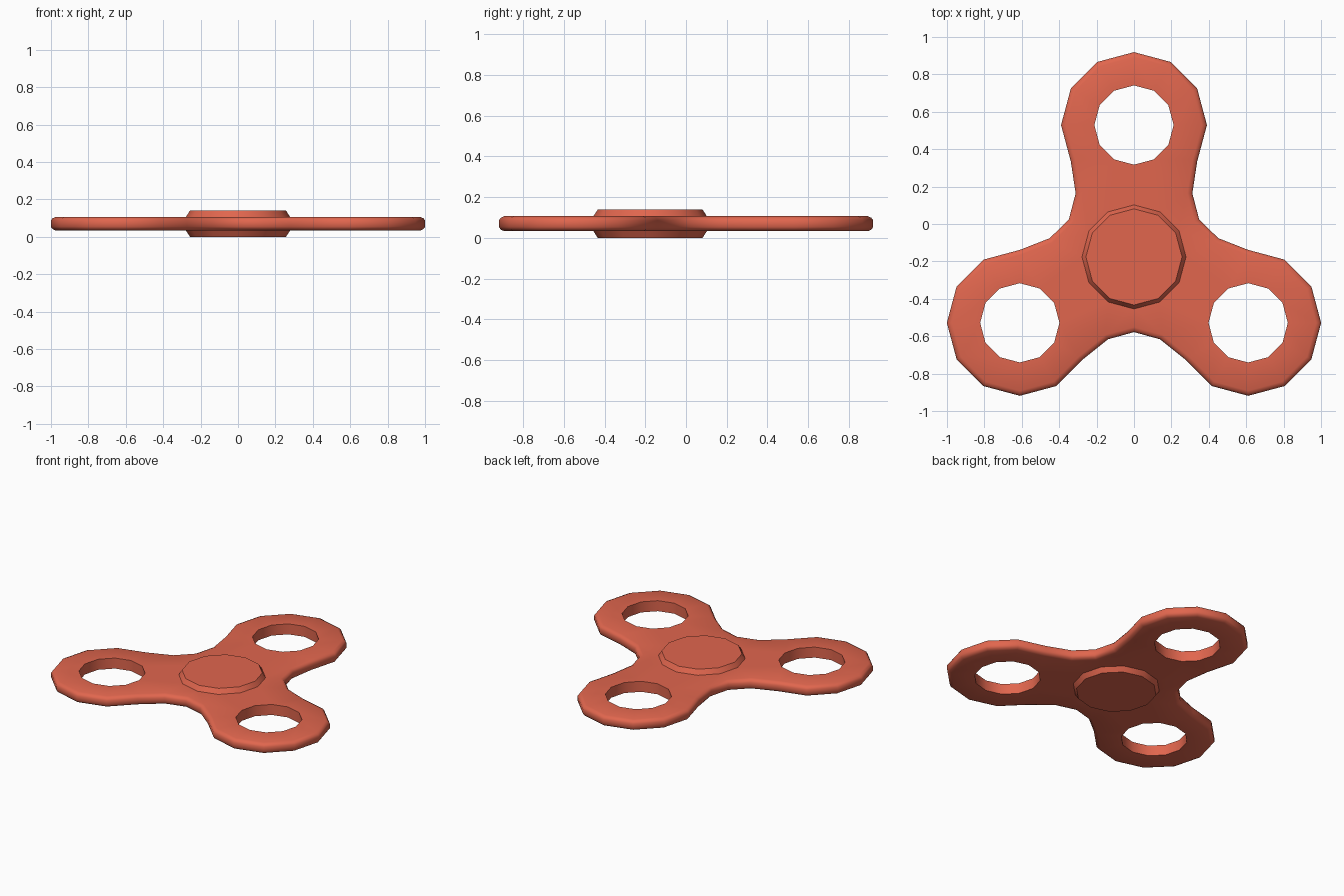
import bpy, bmesh, math
from mathutils import Vector

if "Cube" in bpy.data.objects:
    bpy.data.objects.remove(bpy.data.objects["Cube"])

CENTRE_Y = -0.176   # hub position, so the outline is centred
ARM = 0.705         # hub centre to hole centre
MID = 0.07          # mid height of the whole toy

red = bpy.data.materials.new("coral_red")
red.diffuse_color = (0.75, 0.133, 0.076, 1)
red.use_nodes = True
red.node_tree.nodes["Principled BSDF"].inputs["Base Color"].default_value = red.diffuse_color


def polar(r, deg, cy=0.0):
    """Point at an angle measured clockwise from +y."""
    a = math.radians(deg)
    return Vector((r * math.sin(a), cy + r * math.cos(a)))


def finish(bm, name, angle=None):
    bmesh.ops.remove_doubles(bm, verts=bm.verts, dist=1e-4)
    bmesh.ops.recalc_face_normals(bm, faces=bm.faces)
    me = bpy.data.meshes.new(name)
    bm.to_mesh(me)
    bm.free()
    me.materials.append(red)
    ob = bpy.data.objects.new(name, me)
    bpy.context.collection.objects.link(ob)
    ob.location = (0, CENTRE_Y, MID)
    return ob


# Three-armed body with rounded rim and three holes
bm = bmesh.new()
HOLE, FLAT = 0.212, 0.037


def add(points):
    bm.faces.new([bm.verts.new(p) for p in points]).smooth = True


def outline(inset):
    """Half outline of an arm, from its tip to the valley between arms."""
    pts = [polar(0.39 - inset, 30 * i, ARM) for i in range(5)]
    return pts + [Vector((0.312 - inset, 0.34)), polar(0.402 - inset, 60)]


hole = [polar(HOLE, 30 * i, ARM) for i in range(7)]
hub = [polar(0.27, 30 * i) for i in range(3)]
rim = [(0.0, 0.016), (0.009, 0.029), (0.027, FLAT)]

for turn in range(3):
    a = math.radians(120 * turn)
    for side in (1, -1):
        def at(p, z):
            x, y = side * p.x, p.y
            return (x * math.cos(a) - y * math.sin(a),
                    x * math.sin(a) + y * math.cos(a), z)

        rings = [outline(i) for i, z in rim]
        flat = rings[-1]
        for up in (1, -1):
            # rounded outer rim
            for (lo, hi, zl, zh) in zip(rings, rings[1:], [r[1] for r in rim], [r[1] for r in rim[1:]]):
                for i in range(6):
                    add([at(lo[i], up * zl), at(lo[i + 1], up * zl),
                         at(hi[i + 1], up * zh), at(hi[i], up * zh)])
            # flat face around the hole and across to the hub
            patches = [[flat[i], flat[i + 1], hole[i + 1], hole[i]] for i in range(4)]
            patches += [[flat[4], flat[5], hole[5], hole[4]],
                        [flat[5], hub[1], hole[5]],
                        [hole[5], hub[1], hub[0], hole[6]],
                        [flat[5], flat[6], hub[2], hub[1]]]
            for patch in patches:
                add([at(p, up * FLAT) for p in patch])
        # outer wall and hole wall
        for loop, z in ((rings[0], rim[0][1]), (hole, FLAT)):
            for p, q in zip(loop, loop[1:]):
                add([at(p, z), at(q, z), at(q, -z), at(p, -z)])

bmesh.ops.remove_doubles(bm, verts=bm.verts, dist=1e-4)
bmesh.ops.recalc_face_normals(bm, faces=bm.faces)
# crisp hole edges, everything else blends
for e in bm.edges:
    if len(e.link_faces) == 2 and e.calc_face_angle(0) > math.radians(75):
        e.smooth = False
finish(bm, "spinner_body")

# Finger caps: tapered twelve-sided discs above and below
for name, up in (("top_cap", 1), ("bottom_cap", -1)):
    bm = bmesh.new()
    rows = []
    for r, z in ((0.28, FLAT - 0.003), (0.257, 0.07)):
        rows.append([bm.verts.new((*polar(r, 30 * i), up * z)) for i in range(12)])
    for i in range(12):
        j = (i + 1) % 12
        f = bm.faces.new([rows[0][i], rows[0][j], rows[1][j], rows[1][i]])
        f.smooth = True
    bm.faces.new(rows[1])
    bm.faces.new(rows[0])
    bmesh.ops.recalc_face_normals(bm, faces=bm.faces)
    for e in bm.edges:
        if e.calc_face_angle(0) > math.radians(40):
            e.smooth = False
    finish(bm, name)
